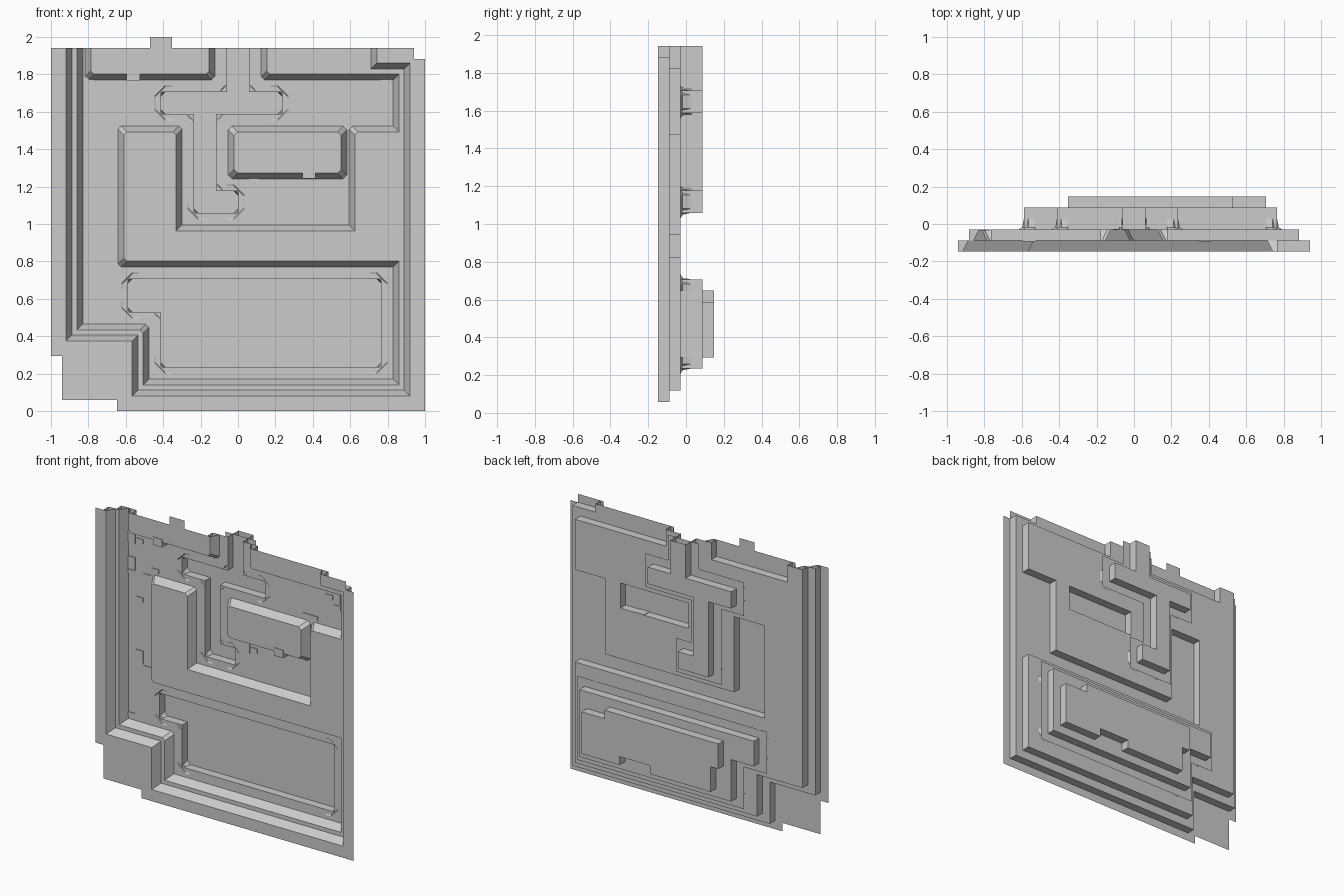
import bpy, bmesh
from mathutils import Vector

if "Cube" in bpy.data.objects:
    bpy.data.objects.remove(bpy.data.objects["Cube"])

T = 2 / 34                                        # tile size of the layout grid
Y = [-2.5 * T, -1.5 * T, -0.5 * T, 0.5 * T, 1.5 * T, 2.5 * T]   # depth levels
TOP = 33                                          # open edge row


def material(name, v):
    m = bpy.data.materials.new(name)
    m.diffuse_color = (v, v, v, 1)
    m.use_nodes = True
    m.node_tree.nodes["Principled BSDF"].inputs["Base Color"].default_value = m.diffuse_color
    return m


STONE = material("light_grey_stone", 0.6)

# contours in tile units, counter-clockwise, each enclosing the deeper side
OUTLINE = [(6, 0), (34, 0), (34, 32), (33, 32), (33, 33), (0, 33), (0, 5), (1, 5),
           (1, 1), (6, 1)]
PIT = [(7, 1), (33, 1), (33, 32), (30, 32), (30, 33), (1, 33), (1, 6), (7, 6)]
LOW = [(8, 2), (32, 2), (32, 14), (7, 14), (7, 25), (11, 25), (11, 16), (28, 16),
       (28, 25), (32, 25), (32, 31), (20, 31), (20, 33), (14, 33), (14, 31), (4, 31),
       (4, 33), (2, 33), (2, 7), (8, 7)]
ISLAND = [(17, 22), (17, 25), (26, 25), (26, 22)]           # clockwise: raised inside
CHANNEL = [(16, 33), (16, 29), (10, 29), (10, 27), (13, 27), (13, 18), (17, 18),
           (17, 20), (15, 20), (15, 27), (21, 27), (21, 29), (18, 29), (18, 33)]
BASIN = [(10, 4), (30, 4), (30, 12), (7, 12), (7, 9), (10, 9)]
DEEP = [(12, 5), (20, 5), (20, 6), (24, 6), (24, 5), (29, 5), (29, 10), (26, 10),
        (26, 11), (11, 11), (11, 8), (12, 8)]


def inside(poly, x, z):
    hit = False
    for (x1, z1), (x2, z2) in zip(poly, poly[1:] + poly[:1]):
        if x1 == x2 and x < x1 and min(z1, z2) < z < max(z1, z2):
            hit = not hit
    return hit


def near(poly, x, z):
    """Inside the contour or within one tile of it."""
    return z < TOP and any(inside(poly, x + a, z + b) for a in (-1, 0, 1) for b in (-1, 0, 1))


def face(bm, pts):
    """Add a face from (u, v, y) points, dropping repeated ones."""
    out = []
    for u, v, y in pts:
        p = Vector((u * T - 1, y, v * T))
        if all((p - q).length > 1e-5 for q in out):
            out.append(p)
    if len(out) > 2:
        bm.faces.new([bm.verts.new(p) for p in out])


def finish(bm, name, mat):
    bmesh.ops.remove_doubles(bm, verts=bm.verts, dist=1e-5)
    bmesh.ops.dissolve_limit(bm, angle_limit=0.01, verts=bm.verts, edges=bm.edges)
    me = bpy.data.meshes.new(name)
    bm.to_mesh(me)
    bm.free()
    me.materials.append(mat)
    ob = bpy.data.objects.new(name, me)
    bpy.context.collection.objects.link(ob)
    return ob


def sheet(name, y, test, mat=STONE):
    """Flat sheet covering all tiles that pass the test."""
    bm = bmesh.new()
    for i in range(34):
        for j in range(34):
            if test(i + .5, j + .5):
                face(bm, [(i, j, y), (i + 1, j, y), (i + 1, j + 1, y), (i, j + 1, y)])
    finish(bm, name, mat)


def corners(poly):
    """Per corner: point, incoming and outgoing direction, is it an outer land corner."""
    n = len(poly)
    for i in range(n):
        p = Vector(poly[i])
        a = (p - Vector(poly[i - 1])).normalized()
        b = (Vector(poly[(i + 1) % n]) - p).normalized()
        yield p, a, b, a.x * b.y - a.y * b.x < 0


def left(d):
    return Vector((-d.y, d.x))


def ring(poly, dist, cham):
    """Inset ring with two points per corner; edges on the open top stay put."""
    out = []
    for p, a, b, land in corners(poly):
        da = 0 if a.x and p.y == TOP else dist
        db = 0 if b.x and p.y == TOP else dist
        q = p + left(a) * da + left(b) * db
        c = cham if land and p.y != TOP else 0
        out += [q - a * c, q + b * c]
    return out


def bridge(bm, r0, y0, r1, y1):
    n = len(r0)
    for i in range(n):
        k = (i + 1) % n
        if r0[i].y == TOP and r0[k].y == TOP:
            continue
        face(bm, [(*r0[i], y0), (*r0[k], y0), (*r1[k], y1), (*r1[i], y1)])


def wall(name, poly, y0, y1, mat=STONE):
    bm = bmesh.new()
    bridge(bm, ring(poly, 0, 0), y0, ring(poly, 0, 0), y1)
    finish(bm, name, mat)


def ledge(name, poly, y0, y1, cham):
    """Front lip overhanging the tile, then a slope down to the lower floor."""
    bm = bmesh.new()
    edge, lip, toe = ring(poly, 0, 0), ring(poly, .38, cham), ring(poly, .9, cham)
    bridge(bm, edge, y0, lip, y0)
    bridge(bm, lip, y0, toe, y1)
    finish(bm, name, STONE)


def shore_corners(name, poly):
    """Small flared pieces at each corner of a sunken area."""
    bm = bmesh.new()
    for p, a, b, land in corners(poly):
        if p.y == TOP:
            continue
        reach, c = (.3, .15) if land else (1, .4)
        chain = [(p - a * reach, left(a)), (p - a * c, left(a)),
                 (p + b * c, left(b)), (p + b * reach, left(b))]
        for (p0, n0), (p1, n1) in zip(chain, chain[1:]):
            o0, o1 = p0 - n0 * .6, p1 - n1 * .6
            m0, m1 = p0 - n0 * .15, p1 - n1 * .15
            face(bm, [(*o0, Y[2] - .004), (*o1, Y[2] - .004), (*m1, Y[2] + .012), (*m0, Y[2] + .012)])
            face(bm, [(*m0, Y[2] + .012), (*m1, Y[2] + .012), (*p1, Y[3]), (*p0, Y[3])])
    finish(bm, name, STONE)


def in_low(x, z):
    return inside(LOW, x, z) and not inside(ISLAND, x, z)


# floors at each depth
sheet("outer_rim", Y[0], lambda x, z: inside(OUTLINE, x, z) and not inside(PIT, x, z))
sheet("raised_ground", Y[1], lambda x, z: inside(PIT, x, z) and not in_low(x, z)
      or z > 33 and 9 < x < 11)
sheet("low_ground", Y[2], lambda x, z: in_low(x, z) and not inside(BASIN, x, z)
      and not inside(CHANNEL, x, z))
sheet("water_surface", Y[3], lambda x, z: near(BASIN, x, z) or near(CHANNEL, x, z))
sheet("channel_bed", Y[4], lambda x, z: inside(CHANNEL, x, z))
sheet("basin_shelf", Y[4], lambda x, z: inside(BASIN, x, z) and not inside(DEEP, x, z))
sheet("basin_bed", Y[5], lambda x, z: inside(DEEP, x, z))

# stepped cliffs: straight back wall plus sloped front ledge
for name, poly, k, cham in [("rim_cliff", PIT, 0, 0), ("ground_cliff", LOW, 1, .3),
                            ("island_cliff", ISLAND, 1, .35)]:
    wall(name + "_back", poly, Y[k], Y[k + 1])
    ledge(name + "_front", poly, Y[k], Y[k + 1], cham)

# sunken channel and basin
for name, poly in [("channel", CHANNEL), ("basin", BASIN)]:
    wall(name + "_upper_wall", poly, Y[2], Y[3])
    wall(name + "_lower_wall", poly, Y[3], Y[4])
    shore_corners(name + "_corners", poly)
wall("deep_wall", DEEP, Y[4], Y[5])


def block(name, x, z, w, h, y0, y1):
    bm = bmesh.new()
    bmesh.ops.create_cube(bm, size=1)
    for v in bm.verts:
        v.co = (x + v.co.x * w, (y0 + y1) / 2 + v.co.y * (y1 - y0), z + v.co.z * h)
    finish(bm, name, STONE)


# plates scattered on the low ground
for x, z in [(-.8, 1.745), (-.8, 1.565), (-.74, .925), (.79, 1.745), (.085, 1.215)]:
    block("tall_plate", x, z, .055, .085, Y[2] - .006, Y[2] - .001)
for x, z in [(-.74, 1.735), (-.62, 1.555), (-.8, 1.5), (-.68, 1.5), (-.74, 1.325),
             (-.68, .855), (-.8, .5), (.73, 1.735), (.79, 1.675), (.555, 1.555),
             (.613, 1.555), (.145, 1.205)]:
    block("small_plate", x, z, .057, .03, Y[2] - .006, Y[2] - .001)
# doorways set into the cliffs
for x, z in [(-.56, 1.795), (.38, 1.27)]:
    block("cliff_doorway", x, z, .07, .055, Y[1] - .004, Y[2])
